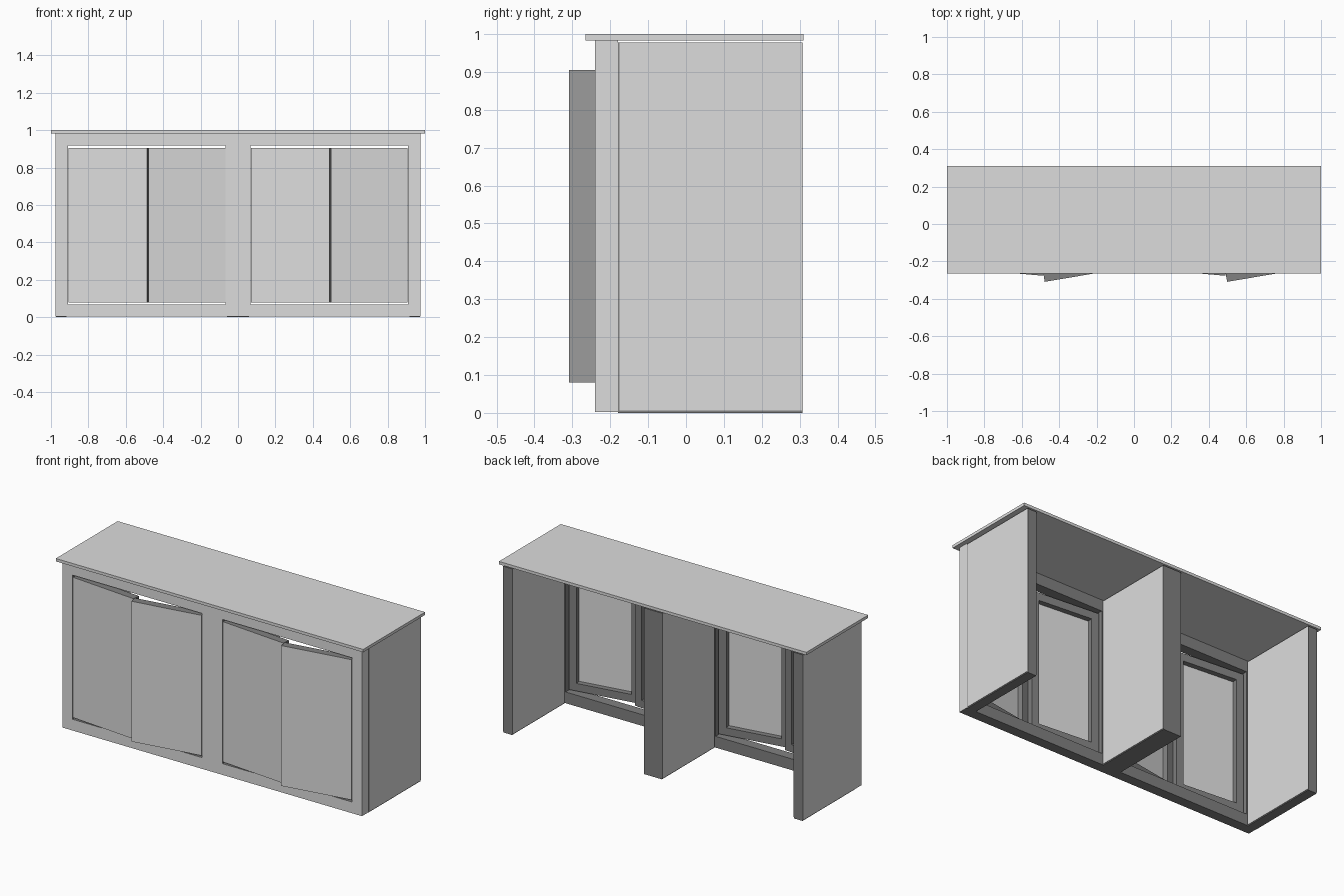
import bpy, bmesh, math
from mathutils import Vector

cube = bpy.data.objects.get("Cube")
if cube:
    bpy.data.objects.remove(cube, do_unlink=True)


def make_grey(name, value):
    mat = bpy.data.materials.new(name)
    mat.use_nodes = True
    color = (value, value, value, 1)
    mat.diffuse_color = color
    mat.node_tree.nodes["Principled BSDF"].inputs["Base Color"].default_value = color
    return mat


LIGHT, DARK = 0, 1
PAINTS = (make_grey("light_grey", 0.72), make_grey("dark_grey", 0.22))
FRONT, BACK_OF_FRAME = -0.24, -0.18
HALF, WALL, SKIN = 0.975, 0.06, 0.002


def box_mesh(low, high):
    """Box between two opposite corners."""
    bm = bmesh.new()
    bmesh.ops.create_cube(bm, size=1)
    low, high = Vector(low), Vector(high)
    for v in bm.verts:
        v.co = Vector(l + (c + 0.5) * (h - l) for l, c, h in zip(low, v.co, high))
    bm.normal_update()
    return bm


def finish(bm, name, is_light):
    """Colour the faces by a rule and make the object."""
    bmesh.ops.recalc_face_normals(bm, faces=bm.faces[:])
    bm.normal_update()
    for f in bm.faces:
        f.material_index = LIGHT if is_light(f) else DARK
    mesh = bpy.data.meshes.new(name)
    bm.to_mesh(mesh)
    bm.free()
    for mat in PAINTS:
        mesh.materials.append(mat)
    obj = bpy.data.objects.new(name, mesh)
    bpy.context.collection.objects.link(obj)
    return obj


def face_frame(name, x0, x1):
    """Frame with one open bay, light on its front and outer end."""
    bm = box_mesh((x0, FRONT, 0.003), (x1, BACK_OF_FRAME, 0.983))
    faces = [f for f in bm.faces if abs(f.normal.y) > 0.9]
    bmesh.ops.inset_individual(bm, faces=faces, thickness=0.066, use_even_offset=True)
    rims = [e for f in faces for e in f.edges]
    bmesh.ops.delete(bm, geom=faces, context='FACES_ONLY')
    bmesh.ops.bridge_loops(bm, edges=rims)
    finish(bm, name, lambda f: f.normal.y < -0.9
           or abs(f.calc_center_median().x) > HALF - 0.01)


def door(name, hinge_x, width, angle):
    """Door with dark edges and a recessed light panel behind, swung on its hinge."""
    bm = box_mesh((min(0, width), 0, 0.08), (max(0, width), 0.045, 0.905))
    panel = [f for f in bm.faces if f.normal.y > 0.9]
    bmesh.ops.inset_individual(bm, faces=panel, thickness=0.045, use_even_offset=True)
    bmesh.ops.inset_individual(bm, faces=panel, thickness=0.0005, depth=-0.03,
                               use_even_offset=True)
    panel_y = panel[0].calc_center_median().y
    obj = finish(bm, name, lambda f: abs(f.normal.y) > 0.9
                 and f.calc_center_median().y < panel_y + 0.001)
    obj.location = (hinge_x, FRONT, 0)
    obj.rotation_euler.z = math.radians(angle)


def wall(name, x0, x1):
    """Dark core with a light sheet on each side."""
    core = box_mesh((x0 + SKIN, BACK_OF_FRAME, 0), (x1 - SKIN, 0.307, 0.977))
    finish(core, name + "_core", lambda f: False)
    for side, x in (("right", x0), ("left", x1 - SKIN)):
        sheet = box_mesh((x, BACK_OF_FRAME + 0.004, 0.006), (x + SKIN, 0.306, 0.977))
        finish(sheet, name + "_" + side + "_sheet", lambda f: abs(f.normal.x) > 0.9)


# Worktop
finish(box_mesh((-1, -0.265, 0.983), (1, 0.31, 1)), "worktop", lambda f: True)

# Upright walls
wall("right_wall", -HALF, WALL - HALF)
wall("middle_wall", -WALL, WALL)
wall("left_wall", HALF - WALL, HALF)

# Two front frames, each with a pair of doors left ajar
for side, x0 in (("right", -HALF), ("left", 0)):
    face_frame(side + "_front_frame", x0, x0 + HALF)
    door(side + "_bay_right_door", x0 + 0.069, 0.422, -5)
    door(side + "_bay_left_door", x0 + HALF - 0.068, -0.415, 9.6)
